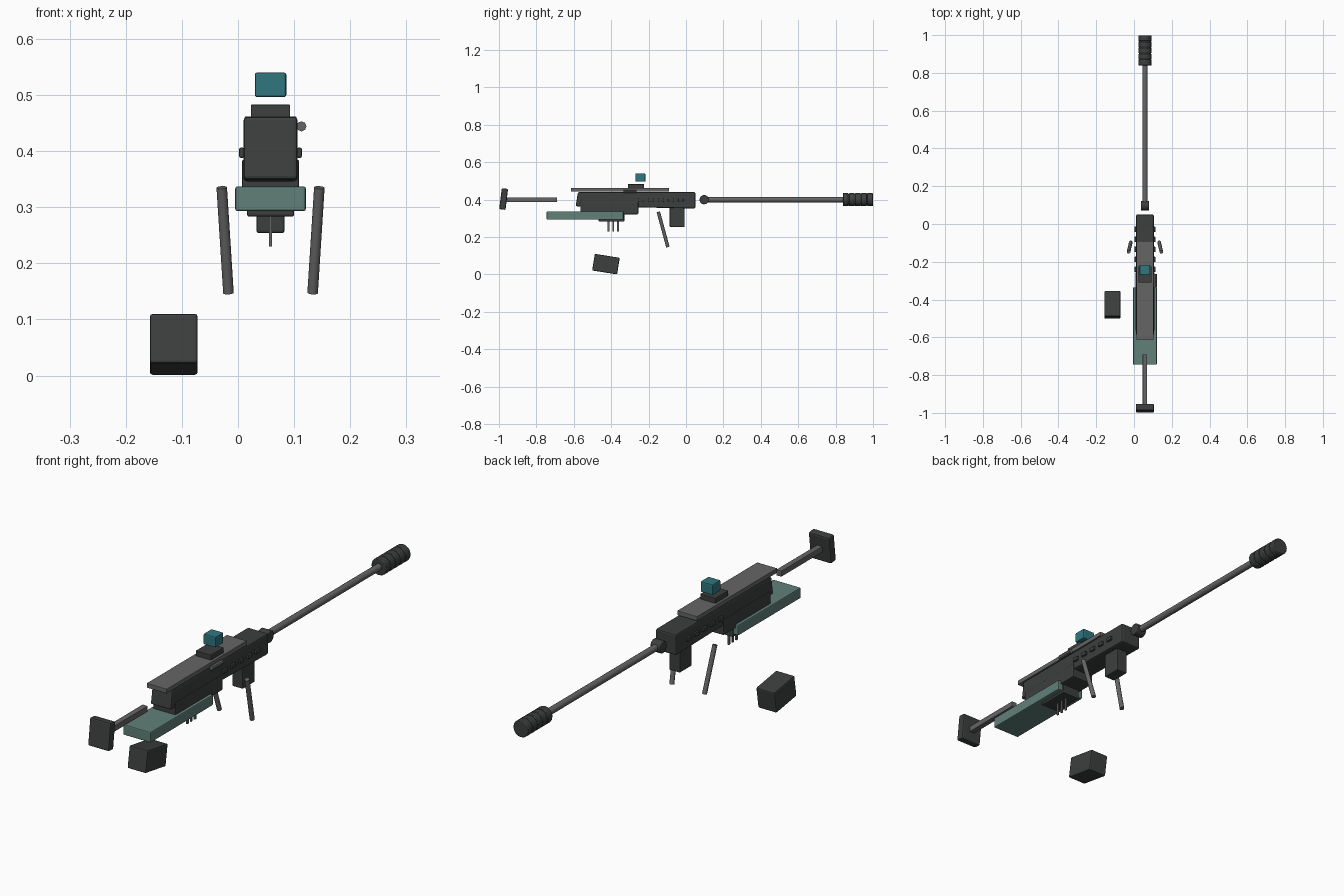
import bpy, bmesh, math
from mathutils import Vector, Matrix

if "Cube" in bpy.data.objects:
    bpy.data.objects.remove(bpy.data.objects["Cube"])

CX = 0.058  # centre line of the main body


def material(name, rgb):
    m = bpy.data.materials.new(name)
    m.diffuse_color = (*rgb, 1)
    m.use_nodes = True
    m.node_tree.nodes["Principled BSDF"].inputs["Base Color"].default_value = m.diffuse_color
    return m


DARK = material("dark_metal", (0.045, 0.05, 0.048))
GREY = material("grey_metal", (0.13, 0.13, 0.13))
GREEN = material("grey_green", (0.12, 0.22, 0.19))
TEAL = material("teal", (0.03, 0.18, 0.21))


def finish(name, bm, mat, bevel):
    me = bpy.data.meshes.new(name)
    bmesh.ops.recalc_face_normals(bm, faces=bm.faces)
    bm.to_mesh(me)
    bm.free()
    ob = bpy.data.objects.new(name, me)
    bpy.context.collection.objects.link(ob)
    me.materials.append(mat)
    if bevel:
        b = ob.modifiers.new("bevel", 'BEVEL')
        b.width, b.segments = bevel, 2
    return ob


def box(name, x, y, z, mat=DARK, bevel=0.004, tilt=0):
    """Box from (min, max) ranges, optionally tilted about the x axis."""
    bm = bmesh.new()
    bmesh.ops.create_cube(bm, size=1)
    r = (x, y, z)
    bm.transform(Matrix.Diagonal([b - a for a, b in r] + [1]))
    ob = finish(name, bm, mat, bevel)
    ob.location = [(a + b) / 2 for a, b in r]
    ob.rotation_euler.x = math.radians(tilt)
    return ob


def tube(name, p, q, r, mat=DARK, sides=16, bevel=0):
    """Capped cylinder from p to q."""
    p, q = Vector(p), Vector(q)
    bm = bmesh.new()
    bmesh.ops.create_cone(bm, cap_ends=True, segments=sides, radius1=r, radius2=r,
                          depth=(q - p).length)
    ob = finish(name, bm, mat, bevel)
    ob.location = (p + q) / 2
    ob.rotation_euler = (q - p).to_track_quat('Z', 'Y').to_euler()
    bpy.ops.object.select_all(action='DESELECT')
    ob.select_set(True)
    bpy.context.view_layer.objects.active = ob
    bpy.ops.object.shade_smooth_by_angle(angle=math.radians(35))
    return ob


def plate(name, outline, half, mat=DARK, bevel=0.004):
    """Side outline (y, z) extruded across x."""
    bm = bmesh.new()
    f = bm.faces.new([bm.verts.new((CX - half, y, z)) for y, z in outline])
    g = bmesh.ops.extrude_face_region(bm, geom=[f])
    bmesh.ops.translate(bm, vec=(2 * half, 0, 0),
                        verts=[v for v in g["geom"] if isinstance(v, bmesh.types.BMVert)])
    return finish(name, bm, mat, bevel)


def span(half):
    return (CX - half, CX + half)


# receiver
plate("upper_receiver", [(-0.59, 0.365), (-0.578, 0.44), (0.05, 0.44), (0.05, 0.353)], 0.047, bevel=0.006)
box("lower_receiver", span(0.051), (-0.565, -0.255), (0.322, 0.385))
box("top_rail", span(0.046), (-0.615, -0.09), (0.443, 0.462), GREY, 0.002)
tube("bolt_handle", (CX + 0.055, -0.335, 0.444), (CX + 0.055, -0.265, 0.444), 0.009, GREY, 8)

# sight
box("sight_mount", span(0.035), (-0.31, -0.225), (0.46, 0.483), bevel=0.002)
box("sight", span(0.028), (-0.27, -0.217), (0.496, 0.54), TEAL)

# barrel and muzzle brake
tube("barrel", (CX, 0.08, 0.4), (CX, 0.86, 0.4), 0.014, GREY)
tube("barrel_collar", (CX - 0.022, 0.097, 0.4), (CX + 0.022, 0.097, 0.4), 0.025, bevel=0.003)
tube("muzzle_core", (CX, 0.843, 0.4), (CX, 0.995, 0.4), 0.031, GREY)
for i in range(5):
    y = 0.839 + i * 0.0325
    tube(f"muzzle_ring_{i}", (CX, y, 0.4), (CX, y + 0.03, 0.4), 0.035, bevel=0.003)

# vents along both sides
for s in (-1, 1):
    for i in range(5):
        y = -0.24 + i * 0.053
        x = CX + s * 0.051
        box(f"vent_{s}_{i}", (x - 0.005, x + 0.005), (y - 0.014, y + 0.014), (0.388, 0.406), bevel=0.003)

# rear stock
box("stock_slab", span(0.063), (-0.745, -0.335), (0.293, 0.337), GREEN)
box("stock_rod", span(0.012), (-0.965, -0.69), (0.388, 0.412), GREY, 0.002)
box("butt_pad", span(0.048), (-0.992, -0.958), (0.347, 0.46), bevel=0.006, tilt=-7)

# trigger group
box("trigger_block", span(0.042), (-0.467, -0.33), (0.283, 0.325))
for i in range(3):
    y = -0.414 + i * 0.025
    box(f"trigger_pin_{i}", span(0.003), (y - 0.005, y + 0.005), (0.23, 0.29), GREY, 0)

# fore grip, splayed legs and loose magazine
box("fore_grip", span(0.025), (-0.087, -0.007), (0.254, 0.36))
for s in (-1, 1):
    tube(f"leg_{s}", (CX + s * 0.087, -0.148, 0.335), (CX + s * 0.075, -0.097, 0.147), 0.0095, GREY)
box("loose_magazine", (-0.157, -0.072), (-0.4955, -0.3605), (0.0105, 0.1005), bevel=0.005, tilt=-9)
